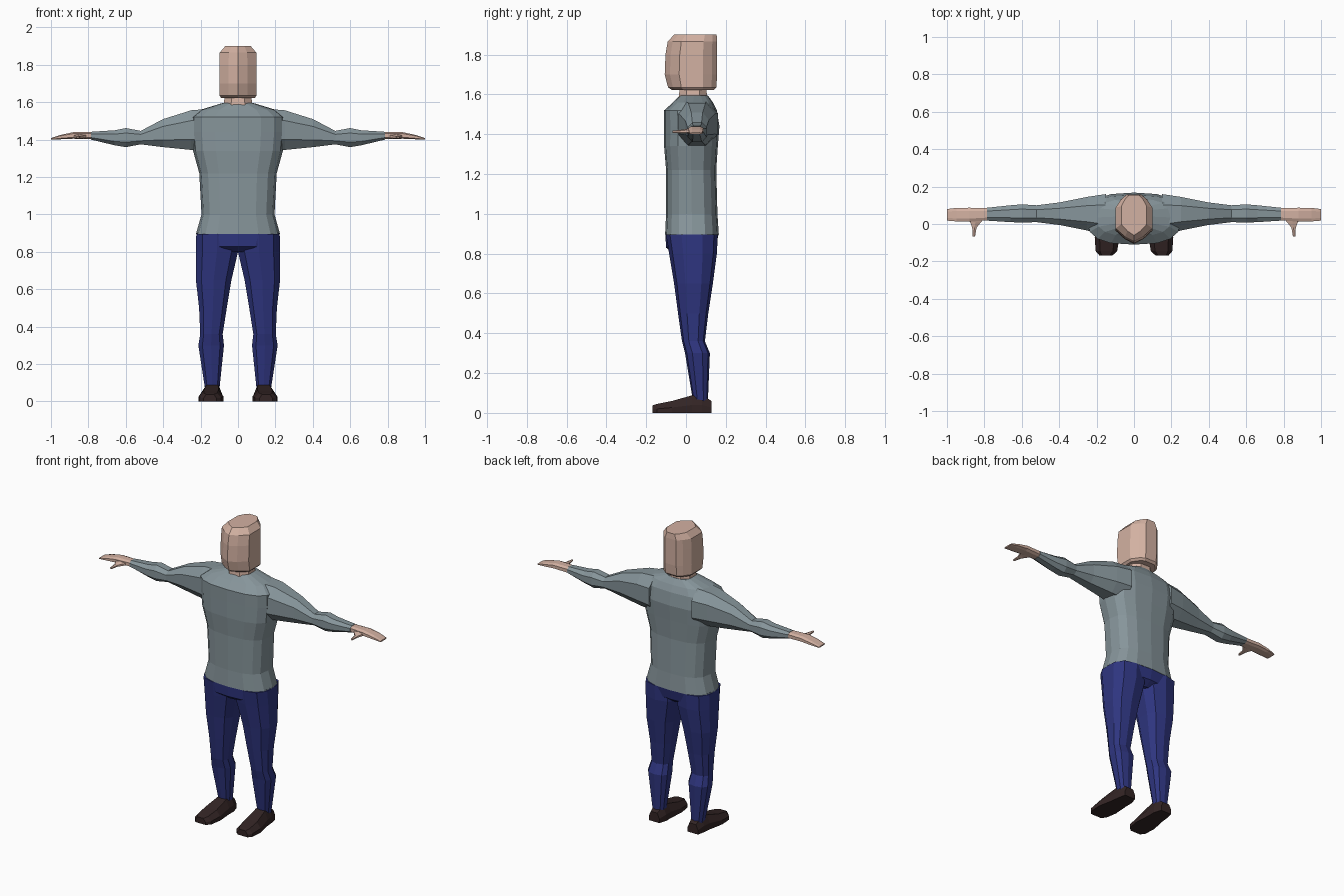
import bpy, bmesh, math


def material(name, rgb):
    m = bpy.data.materials.new(name)
    m.diffuse_color = (*rgb, 1)
    return m


SKIN = material("skin", (0.65, 0.44, 0.36))
KNIT = material("grey sweater", (0.24, 0.30, 0.325))
DENIM = material("blue trousers", (0.028, 0.036, 0.215))
LEATHER = material("dark shoes", (0.033, 0.018, 0.018))


def oval(n, power, turn=0.5):
    """Unit rounded-square profile with n sides, stretched to touch +-1."""
    pts = []
    for i in range(n):
        t = (i + turn) * 2 * math.pi / n
        c, s = math.cos(t), math.sin(t)
        pts.append((math.copysign(abs(c) ** (2 / power), c),
                    math.copysign(abs(s) ** (2 / power), s)))
    mx = max(abs(p[0]) for p in pts)
    my = max(abs(p[1]) for p in pts)
    return [(x / mx, y / my) for x, y in pts]


def loft(name, mat, axis, profile, sections, side=1):
    """Skin sections (position, a_min, a_max, b_min, b_max) along an axis."""
    bm = bmesh.new()
    rings = []
    for p, a0, a1, b0, b1 in sections:
        ring = []
        for u, v in profile:
            a = (a0 + a1) / 2 + u * (a1 - a0) / 2
            b = (b0 + b1) / 2 + v * (b1 - b0) / 2
            x, y, z = {"x": (p, a, b), "y": (a, p, b), "z": (a, b, p)}[axis]
            ring.append(bm.verts.new((x * side, y, z)))
        rings.append(ring)
    n = len(profile)
    for r, s in zip(rings, rings[1:]):
        for i in range(n):
            j = (i + 1) % n
            bm.faces.new((r[i], r[j], s[j], s[i]))
    bm.faces.new(rings[0])
    bm.faces.new(rings[-1])
    bmesh.ops.recalc_face_normals(bm, faces=bm.faces)
    me = bpy.data.meshes.new(name)
    bm.to_mesh(me)
    bm.free()
    me.materials.append(mat)
    ob = bpy.data.objects.new(name, me)
    bpy.context.collection.objects.link(ob)
    return ob


BODY = oval(16, 2.7, 0)
LIMB = oval(8, 2.4)

# Sweater body
loft("sweater", KNIT, "z", BODY, [
    (0.895, -0.225, 0.225, -0.105, 0.165),
    (1.00, -0.195, 0.195, -0.10, 0.158),
    (1.22, -0.207, 0.207, -0.10, 0.152),
    (1.34, -0.240, 0.240, -0.11, 0.16),
    (1.44, -0.250, 0.250, -0.11, 0.168),
    (1.52, -0.250, 0.250, -0.11, 0.155),
    (1.56, -0.200, 0.200, -0.065, 0.135),
    (1.595, -0.085, 0.085, -0.03, 0.11)])

# Hips between the legs
loft("hips", DENIM, "z", BODY, [
    (0.80, -0.10, 0.10, -0.06, 0.11),
    (0.83, -0.19, 0.19, -0.10, 0.15),
    (0.90, -0.224, 0.224, -0.104, 0.164)])

# Head and neck
loft("neck", SKIN, "z", LIMB, [
    (1.56, -0.08, 0.08, -0.04, 0.11),
    (1.64, -0.07, 0.07, -0.03, 0.10)])
half = [(0, -1), (0.5, -0.8), (1, -0.45), (1, 0.45), (0.7, 0.8), (0.4, 1)]
HEAD = half + [(-x, y) for x, y in reversed(half) if x]
loft("head", SKIN, "z", HEAD, [
    (1.622, -0.088, 0.088, -0.07, 0.14),
    (1.635, -0.10, 0.10, -0.09, 0.152),
    (1.70, -0.10, 0.10, -0.107, 0.157),
    (1.80, -0.10, 0.10, -0.103, 0.157),
    (1.865, -0.098, 0.098, -0.092, 0.157),
    (1.90, -0.068, 0.068, -0.06, 0.154)])

SHOE = [(-1, -1), (1, -1), (1, -0.1), (0.6, 1), (-0.6, 1), (-1, -0.1)]
for side, word in ((1, "left"), (-1, "right")):
    # Sleeve
    loft(word + "_sleeve", KNIT, "x", LIMB, [
        (0.15, -0.06, 0.16, 1.34, 1.565),
        (0.25, -0.035, 0.145, 1.345, 1.557),
        (0.40, -0.005, 0.115, 1.36, 1.51),
        (0.52, 0.01, 0.10, 1.375, 1.447),
        (0.60, 0.008, 0.105, 1.36, 1.462),
        (0.66, 0.01, 0.10, 1.37, 1.45),
        (0.785, 0.018, 0.087, 1.40, 1.442)], side)
    # Hand and thumb
    loft(word + "_hand", SKIN, "x", oval(8, 3), [
        (0.78, 0.02, 0.085, 1.402, 1.44),
        (0.88, 0.012, 0.087, 1.405, 1.44),
        (0.95, 0.014, 0.086, 1.402, 1.425),
        (1.00, 0.018, 0.08, 1.40, 1.408)], side)
    loft(word + "_thumb", SKIN, "y", oval(6, 2), [
        (0.03, 0.80, 0.89, 1.405, 1.432),
        (0.008, 0.82, 0.875, 1.403, 1.428),
        (-0.02, 0.842, 0.865, 1.403, 1.423),
        (-0.068, 0.85, 0.862, 1.407, 1.418)], side)
    # Trouser leg
    loft(word + "_leg", DENIM, "z", oval(10, 2.6), [
        (0.895, 0.00, 0.223, -0.10, 0.16),
        (0.80, 0.00, 0.225, -0.085, 0.155),
        (0.65, 0.035, 0.225, -0.06, 0.135),
        (0.50, 0.06, 0.208, -0.04, 0.112),
        (0.36, 0.082, 0.202, -0.02, 0.095),
        (0.30, 0.075, 0.212, -0.005, 0.12),
        (0.06, 0.10, 0.175, 0.035, 0.11)], side)
    # Shoe, toes slightly outward
    loft(word + "_shoe", LEATHER, "y", SHOE, [
        (-0.168, 0.115, 0.185, 0, 0.038),
        (-0.145, 0.09, 0.205, 0, 0.045),
        (-0.07, 0.078, 0.21, 0, 0.06),
        (0.03, 0.085, 0.19, 0, 0.088),
        (0.08, 0.085, 0.185, 0, 0.09),
        (0.128, 0.10, 0.175, 0, 0.06)], side)
